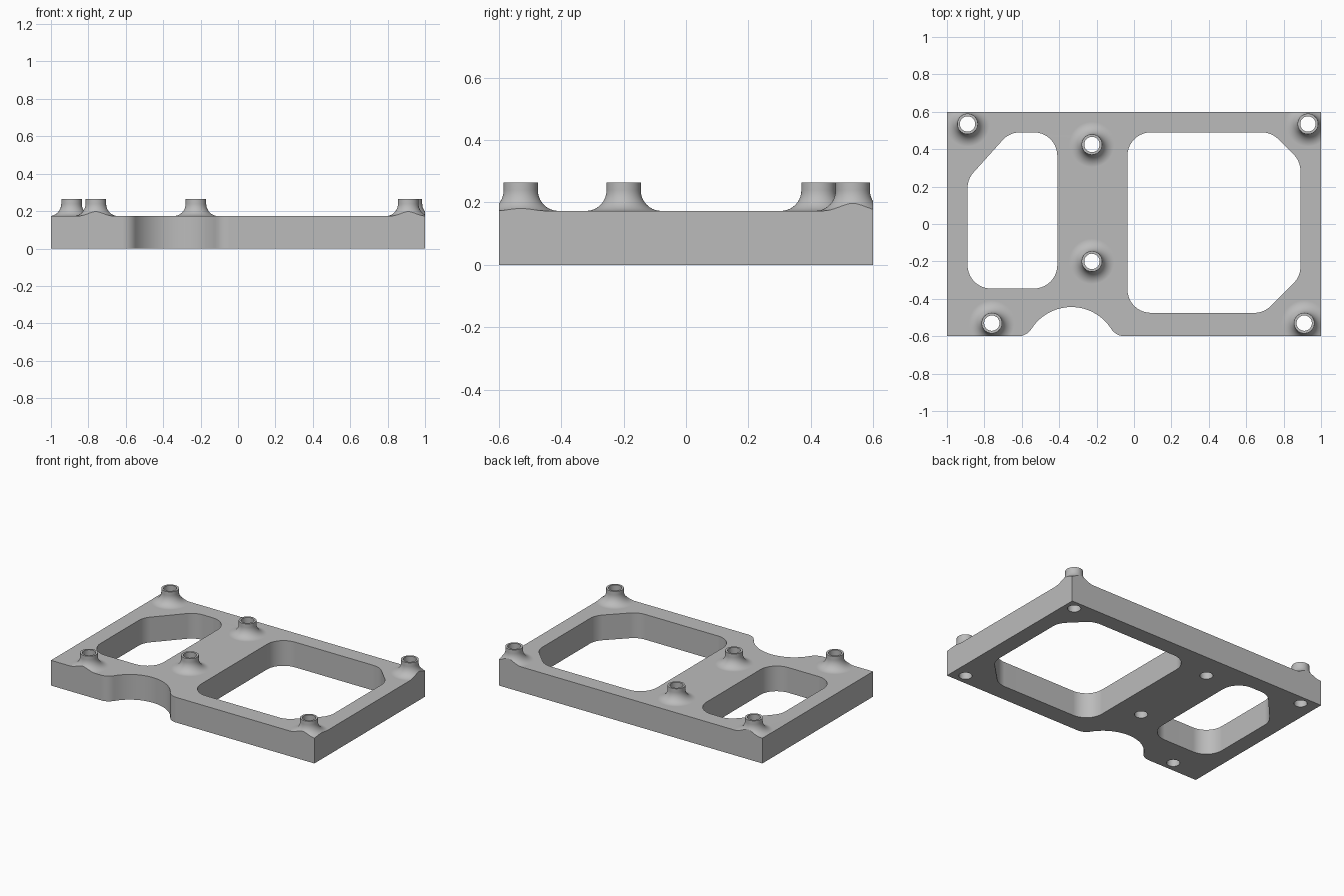
import bpy, bmesh
from math import pi, sin, cos, tan, sqrt, atan2
from mathutils import Vector

cube = bpy.data.objects.get("Cube")
if cube:
    bpy.data.objects.remove(cube, do_unlink=True)

THICK, TOP = 0.173, 0.264
BOSS_R, HOLE_R, FILLET = 0.055, 0.041, 0.066

grey = bpy.data.materials.new("plain grey")
grey.use_nodes = True
grey.diffuse_color = (0.5, 0.5, 0.5, 1)
grey.node_tree.nodes["Principled BSDF"].inputs["Base Color"].default_value = (0.5, 0.5, 0.5, 1)


def make_object(name, bm):
    bmesh.ops.recalc_face_normals(bm, faces=bm.faces)
    mesh = bpy.data.meshes.new(name)
    bm.to_mesh(mesh)
    bm.free()
    mesh.materials.append(grey)
    obj = bpy.data.objects.new(name, mesh)
    bpy.context.collection.objects.link(obj)
    return obj


def prism(name, outline, z0, z1):
    bm = bmesh.new()
    face = bm.faces.new([bm.verts.new((p[0], p[1], z0)) for p in outline])
    out = bmesh.ops.extrude_face_region(bm, geom=[face])
    verts = [g for g in out["geom"] if isinstance(g, bmesh.types.BMVert)]
    bmesh.ops.translate(bm, verts=verts, vec=(0, 0, z1 - z0))
    return make_object(name, bm)


def lathe(name, profile, centre, steps=48):
    bm = bmesh.new()
    rings = [[bm.verts.new((centre[0] + r * cos(2 * pi * i / steps),
                            centre[1] + r * sin(2 * pi * i / steps), z))
              for i in range(steps)] for r, z in profile]
    for a, b in zip(rings, rings[1:]):
        for i in range(steps):
            j = (i + 1) % steps
            bm.faces.new((a[i], a[j], b[j], b[i]))
    bm.faces.new(rings[0])
    bm.faces.new(rings[-1])
    return make_object(name, bm)


def rounded(corners, radius, steps=10):
    """Polygon with every corner replaced by a tangent arc."""
    pts = [Vector(c) for c in corners]
    result = []
    for i, p in enumerate(pts):
        a = (pts[i - 1] - p).normalized()
        b = (pts[(i + 1) % len(pts)] - p).normalized()
        half = a.angle(b) / 2
        centre = p + (a + b).normalized() * radius / sin(half)
        start = p + a * radius / tan(half) - centre
        end = p + b * radius / tan(half) - centre
        a0 = atan2(start.y, start.x)
        sweep = (atan2(end.y, end.x) - a0 + pi) % (2 * pi) - pi
        for k in range(steps + 1):
            t = a0 + sweep * k / steps
            result.append(centre + radius * Vector((cos(t), sin(t))))
    return result


def combine(target, tool, operation):
    mod = target.modifiers.new("cut", "BOOLEAN")
    mod.operation, mod.solver, mod.object = operation, "EXACT", tool
    bpy.context.view_layer.objects.active = target
    bpy.ops.object.modifier_apply(modifier=mod.name)
    bpy.data.objects.remove(tool, do_unlink=True)


# Oversized slab, trimmed later so edge bosses are clipped with it
plate = prism("mounting_plate", [(-1.3, -0.9), (1.3, -0.9), (1.3, 0.9), (-1.3, 0.9)], 0, THICK)

# Flared bosses
bosses = [(-0.89, 0.535), (0.93, 0.535), (-0.225, 0.425),
          (-0.225, -0.2), (-0.76, -0.53), (0.91, -0.53)]
flare = [(BOSS_R + FILLET * (1 - sin(t)), THICK + FILLET * (1 - cos(t)))
         for t in (pi / 2 * k / 10 for k in range(11))]
profile = [(BOSS_R + FILLET, THICK / 2)] + flare + [(BOSS_R, TOP)]
for c in bosses:
    combine(plate, lathe("boss", profile, c), "UNION")

# Outer outline with a rounded notch in the front edge
MID, HALF, DEPTH, R = -0.335, 0.285, 0.156, 0.253
total = (HALF ** 2 + DEPTH ** 2) / (2 * DEPTH)
r = total - R
angle = atan2(HALF, total - DEPTH)
right = [(MID + R * sin(angle * k / 14), -0.6 + DEPTH - R + R * cos(angle * k / 14))
         for k in range(15)]
right += [(MID + HALF - r * sin(angle * (1 - k / 8)), -0.6 + r - r * cos(angle * (1 - k / 8)))
          for k in range(1, 9)]
left = [(2 * MID - x, y) for x, y in reversed(right[1:])]
outline = left + right + [(1, -0.6), (1, 0.6), (-1, 0.6), (-1, -0.6)]
combine(plate, prism("outline", outline, -0.2, 0.6), "INTERSECT")

# Two large openings with chamfered corners
small = [(-0.89, -0.345), (-0.41, -0.345), (-0.41, 0.49), (-0.665, 0.49), (-0.89, 0.24)]
large = [(-0.035, -0.475), (0.695, -0.475), (0.89, -0.28),
         (0.89, 0.335), (0.735, 0.49), (-0.035, 0.49)]
for shape in (small, large):
    combine(plate, prism("opening", rounded(shape, 0.125), -0.3, 0.7), "DIFFERENCE")

# Through holes in the bosses
for c in bosses:
    combine(plate, lathe("hole", [(HOLE_R, -0.3), (HOLE_R, 0.7)], c), "DIFFERENCE")

# Smooth curved walls, crisp edges
bpy.ops.object.select_all(action="DESELECT")
plate.select_set(True)
bpy.context.view_layer.objects.active = plate
bpy.ops.object.shade_smooth_by_angle(angle=pi / 6)
weighted = plate.modifiers.new("even normals", "WEIGHTED_NORMAL")
weighted.keep_sharp = True
